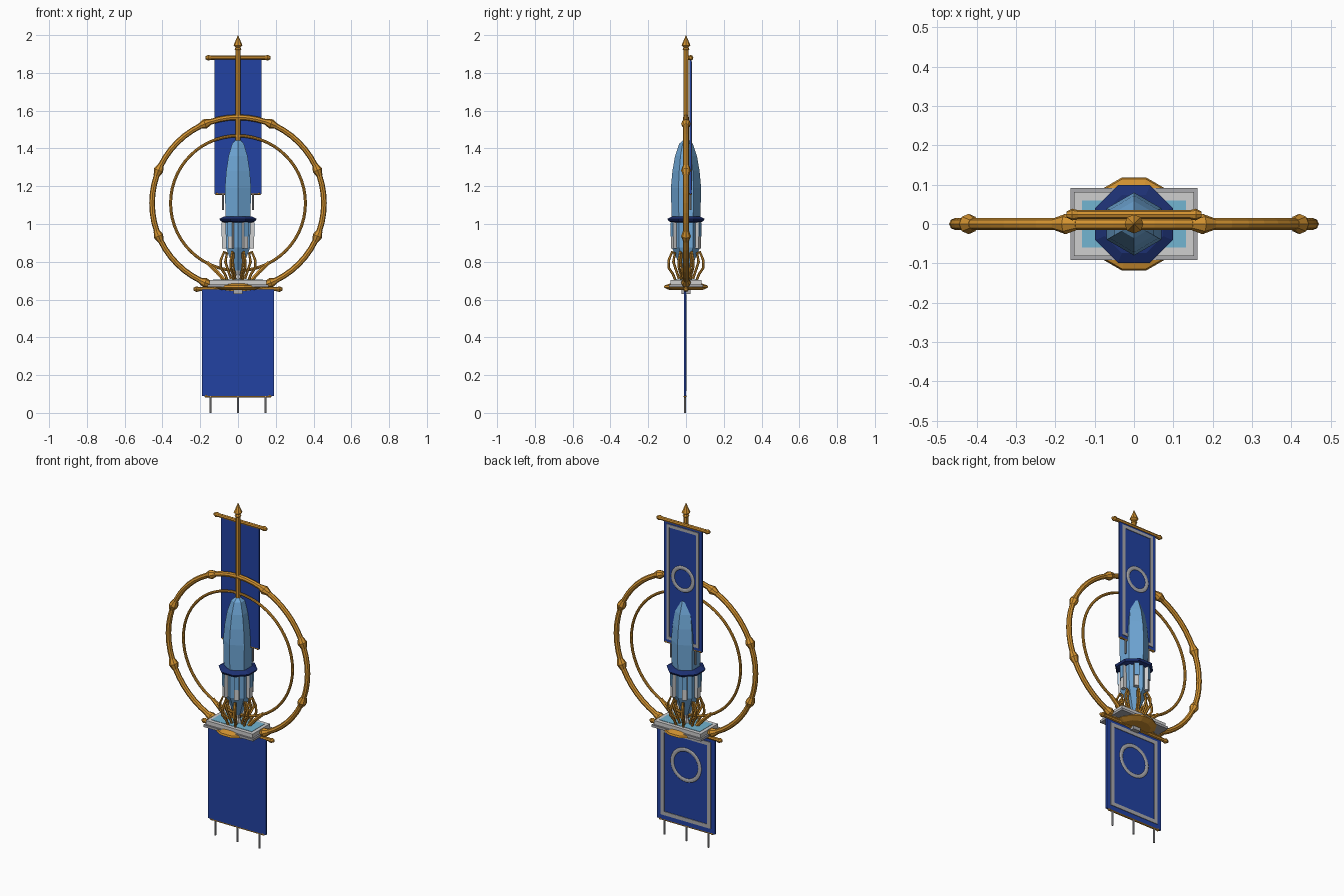
import bpy, bmesh
from math import sin, cos, pi, radians
from mathutils import Matrix, Vector

if "Cube" in bpy.data.objects:
    bpy.data.objects.remove(bpy.data.objects["Cube"], do_unlink=True)


def material(name, rgb):
    m = bpy.data.materials.new(name)
    m.use_nodes = True
    m.diffuse_color = (*rgb, 1)
    m.node_tree.nodes["Principled BSDF"].inputs["Base Color"].default_value = (*rgb, 1)
    return m


GOLD = material("gold", (0.65, 0.29, 0.03))
ROYAL = material("royal blue", (0.016, 0.055, 0.36))
NAVY = material("navy", (0.012, 0.03, 0.17))
SKY = material("sky blue", (0.16, 0.39, 0.68))
PANEL = material("pale cyan", (0.17, 0.46, 0.64))
LIGHT = material("light grey", (0.62, 0.62, 0.62))
GREY = material("mid grey", (0.4, 0.4, 0.42))
ALONG_X = Matrix.Rotation(pi / 2, 4, 'Y')


def finish(name, bm, mat):
    bmesh.ops.recalc_face_normals(bm, faces=bm.faces)
    me = bpy.data.meshes.new(name)
    bm.to_mesh(me)
    bm.free()
    me.materials.append(mat)
    ob = bpy.data.objects.new(name, me)
    bpy.context.collection.objects.link(ob)
    return ob


def box(name, mat, size, loc, turn=0):
    bm = bmesh.new()
    bmesh.ops.create_cube(bm, size=1)
    bm.transform(Matrix.Rotation(turn, 4, 'Z') @ Matrix.Translation(loc)
                 @ Matrix.Diagonal((*size, 1)))
    return finish(name, bm, mat)


def lathe(name, mat, profile, sides=8, start=0, place=Matrix()):
    """Turn (radius, height) points round the local z axis."""
    bm = bmesh.new()
    rings = []
    for r, z in profile:
        r = max(r, 0.0005)
        rings.append([bm.verts.new((r * cos(start + 2 * pi * i / sides),
                                    r * sin(start + 2 * pi * i / sides), z))
                      for i in range(sides)])
    for a, b in zip(rings, rings[1:]):
        for i in range(sides):
            j = (i + 1) % sides
            bm.faces.new((a[i], a[j], b[j], b[i]))
    bm.faces.new(rings[0])
    bm.faces.new(rings[-1])
    bm.transform(place)
    return finish(name, bm, mat)


def bar(name, half, radius, y, z, knob):
    """Horizontal rod with a pointed knob on both ends."""
    end = [(radius, half - 2 * knob), (knob, half - knob), (knob * 0.5, half)]
    profile = [(r, -h) for r, h in reversed(end)] + end
    return lathe(name, GOLD, profile, 8, 0, Matrix.Translation((0, y, z)) @ ALONG_X)


def tube(name, mat, points, radius):
    cu = bpy.data.curves.new(name, 'CURVE')
    cu.dimensions = '3D'
    cu.bevel_depth = radius
    cu.bevel_resolution = 1
    cu.use_fill_caps = True
    sp = cu.splines.new('POLY')
    sp.points.add(len(points) - 1)
    for p, co in zip(sp.points, points):
        p.co = (*co, 1)
    cu.materials.append(mat)
    src = bpy.data.objects.new(name + "_path", cu)
    bpy.context.collection.objects.link(src)
    bpy.context.view_layer.update()
    me = bpy.data.meshes.new_from_object(src.evaluated_get(bpy.context.evaluated_depsgraph_get()))
    bpy.data.objects.remove(src, do_unlink=True)
    me.shade_flat()
    ob = bpy.data.objects.new(name, me)
    bpy.context.collection.objects.link(ob)


def torus(name, mat, major, minor, loc, segments=56, flat=1):
    bpy.ops.mesh.primitive_torus_add(major_radius=major, minor_radius=minor, major_segments=segments,
                                     minor_segments=8, location=loc, rotation=(pi / 2, 0, 0))
    ob = bpy.context.object
    ob.name = name
    ob.scale.z = flat
    ob.data.materials.append(mat)


def banner(name, half, low, high, y, inset, edge, seal_z, seal_r):
    """Cloth with a grey border and a plain round trim on its back."""
    box(name, ROYAL, (2 * half, 0.01, high - low), (0, y, (low + high) / 2))
    back = y + 0.006
    w, b, t = half - inset, low + inset, high - inset
    for x in (-w, w):
        box(name + "_side_border", GREY, (edge, 0.005, t - b + edge), (x, back, (b + t) / 2))
    for z in (b, t):
        box(name + "_end_border", GREY, (2 * w, 0.005, edge), (0, back, z))
    torus(name + "_round_trim", GREY, seal_r, 0.011, (0, y + 0.005, seal_z), 32, 0.35)


# Rings with pointed collars
CENTRE = Vector((0, 0, 1.11))
torus("outer_ring", GOLD, 0.455, 0.015, CENTRE)
torus("inner_ring", GOLD, 0.357, 0.008, CENTRE)
for k in range(8):
    a = radians(22.5 + 45 * k)
    pos = CENTRE + Vector((0.455 * cos(a), 0, 0.455 * sin(a)))
    lathe("ring_collar", GOLD, [(0.015, -0.032), (0.026, 0), (0.015, 0.032)], 8, 0,
          Matrix.Translation(pos) @ Matrix.Rotation(-a, 4, 'Y'))

# Spear-topped pole and its banner
lathe("pole", GOLD, [(0.014, 1.42), (0.014, 1.92), (0.018, 1.925), (0.012, 1.935),
                     (0.024, 1.945), (0, 2.0)], 8)
bar("upper_bar", 0.172, 0.011, 0.024, 1.88, 0.015)
banner("upper_banner", 0.125, 1.16, 1.88, 0.024, 0.028, 0.018, 1.56, 0.066)
bar("upper_hem_bar", 0.122, 0.006, 0.024, 1.16, 0.008)
for x in (-0.08, 0.08):
    lathe("upper_tassel", GREY, [(0.006, 1.075), (0.006, 1.16)], 6, 0, Matrix.Translation((x, 0.024, 0)))

# Lower banner
bar("lower_bar", 0.235, 0.011, 0, 0.655, 0.015)
banner("lower_banner", 0.19, 0.09, 0.655, -0.005, 0.038, 0.022, 0.45, 0.09)
bar("lower_hem_bar", 0.178, 0.006, -0.005, 0.088, 0.008)
for x in (-0.145, 0, 0.145):
    lathe("lower_tassel", GREY, [(0.006, 0), (0.006, 0.09)], 6, 0, Matrix.Translation((x, -0.005, 0)))

# Plinth with framed panel and a round boss beneath
box("plinth", GREY, (0.324, 0.182, 0.014), (0, 0, 0.674))
box("plinth_rim", LIGHT, (0.304, 0.162, 0.034), (0, 0, 0.687))
box("plinth_panel", PANEL, (0.264, 0.12, 0.006), (0, 0, 0.703))
lathe("plinth_boss", GOLD, [(0.09, 0.65), (0.122, 0.664), (0.118, 0.675), (0.06, 0.694)], 12, pi / 12)
box("plinth_socket", GREY, (0.05, 0.05, 0.035), (0, 0, 0.648))

# Six-sided rocket
lathe("rocket_body", SKY, [(0.022, 0.755), (0.042, 0.80), (0.074, 0.875), (0.076, 1.03), (0.08, 1.19),
                           (0.072, 1.28), (0.058, 1.36), (0.036, 1.425), (0, 1.455)], 6, pi / 2)
lathe("rocket_nozzle", LIGHT, [(0.022, 0.70), (0.012, 0.73), (0.02, 0.76)], 8)
lathe("rocket_collar", NAVY, [(0.08, 1.008), (0.1, 1.015), (0.107, 1.027), (0.08, 1.04)], 8, pi / 8)
for k in range(6):
    a = k * pi / 3
    box("thruster", LIGHT, (0.03, 0.026, 0.14), (0.07, 0, 0.94), a)
    box("thruster_plate", SKY, (0.005, 0.026, 0.075), (0.086, 0, 0.971), a)

# Claws holding the rocket
for k in range(8):
    a = radians(22.5 + 45 * k)
    path = [(0.06, 0.70), (0.075, 0.735), (0.1, 0.77), (0.098, 0.81), (0.08, 0.852),
            (0.064, 0.845), (0.072, 0.80), (0.062, 0.77), (0.04, 0.71)]
    tube("claw", GOLD, [(r * cos(a), r * sin(a), z) for r, z in path], 0.007)

# Struts from the plinth to the inner ring
for s in (-1, 1):
    tube("ring_strut", GOLD, [(s * 0.07, 0, 0.70), (s * 0.11, 0, 0.745), (s * 0.165, 0, 0.797)], 0.011)
